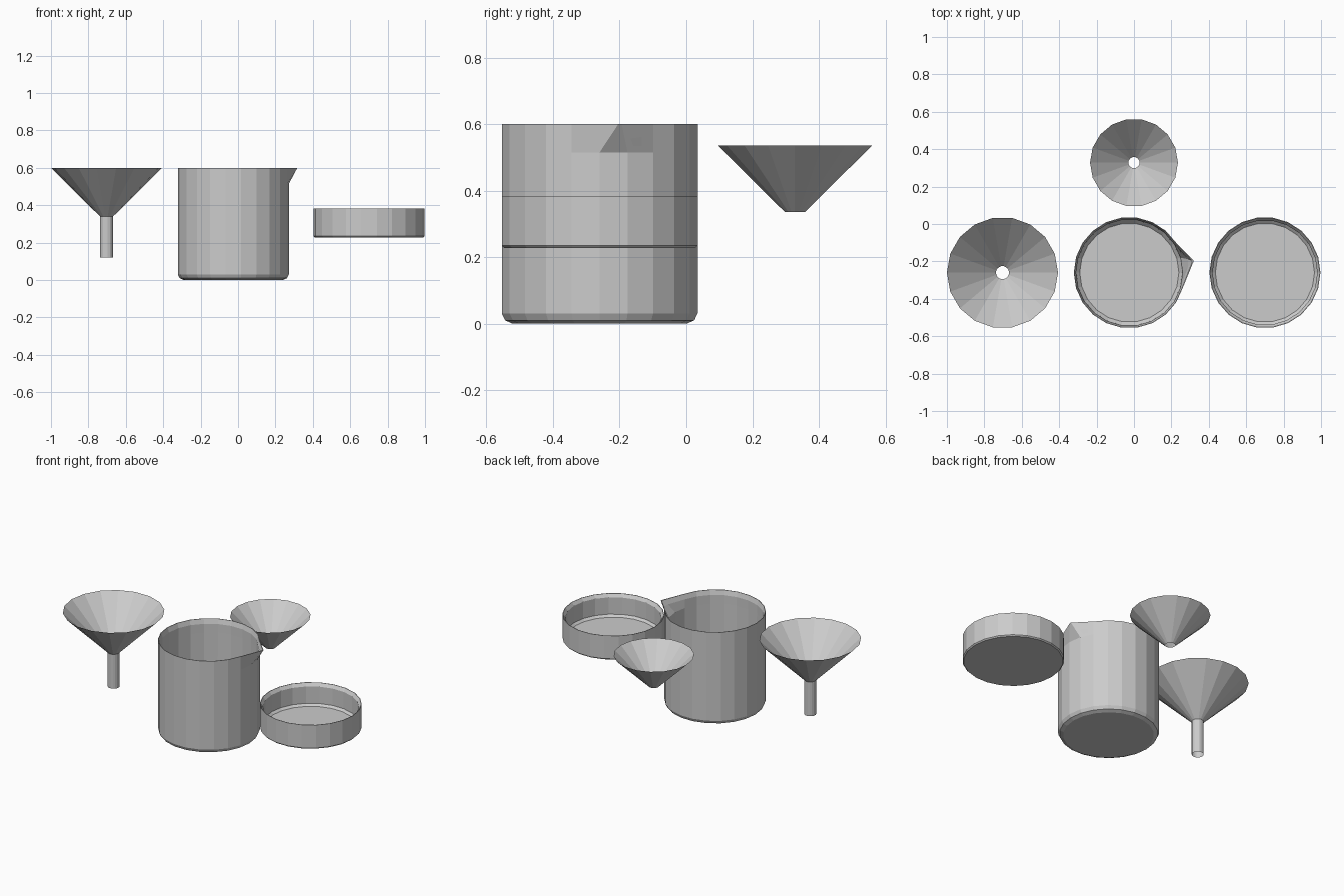
import bpy, bmesh
from math import cos, sin, tau

cube = bpy.data.objects.get("Cube")
if cube:
    bpy.data.objects.remove(cube)

grey = bpy.data.materials.new("pale grey")
grey.use_nodes = True
colour = (0.6, 0.6, 0.6, 1)
grey.diffuse_color = colour
grey.node_tree.nodes["Principled BSDF"].inputs["Base Color"].default_value = colour


def lathe(name, profile, centre, sides, capped=False, adjust=None):
    """Turn a (radius, height) profile around z; adjust may reshape the rings."""
    bm = bmesh.new()
    rings = [[bm.verts.new((r * cos(tau * i / sides), r * sin(tau * i / sides), z))
              for i in range(sides)] for r, z in profile]
    for low, high in zip(rings, rings[1:]):
        for i in range(sides):
            j = (i + 1) % sides
            bm.faces.new((low[i], low[j], high[j], high[i]))
    if capped:
        bm.faces.new(rings[0][::-1])
        bm.faces.new(rings[-1])
    if adjust:
        adjust(rings)
    mesh = bpy.data.meshes.new(name)
    bm.to_mesh(mesh)
    bm.free()
    mesh.materials.append(grey)
    obj = bpy.data.objects.new(name, mesh)
    obj.location = (*centre, 0)
    bpy.context.collection.objects.link(obj)
    return obj


def pull_spout(rings):
    # Draw two neighbouring rim columns out to a pointed lip
    for ring, reach in ((4, 0.342), (5, 0.336), (6, 0.315)):
        for column, y in ((0, 0.056), (1, 0.066)):
            v = rings[ring][column]
            blend = 1 if ring < 6 else 0.6
            v.co.x = reach
            v.co.y += (y - v.co.y) * blend


# Beaker with rounded base, thin wall and pouring lip
lathe("beaker",
      [(0.265, 0), (0.287, 0.01), (0.297, 0.03), (0.297, 0.515), (0.297, 0.6),
       (0.294, 0.6), (0.285, 0.57), (0.285, 0.515), (0.283, 0.04), (0.265, 0.02)],
      (-0.025, -0.26), 22, True, pull_spout)

# Shallow dish with chamfered inner rim
lathe("dish",
      [(0.29, 0.228), (0.297, 0.235), (0.297, 0.383), (0.294, 0.383),
       (0.28, 0.363), (0.28, 0.255), (0.265, 0.242)],
      (0.7, -0.26), 22, True)

# Open funnels, one with a stem
lathe("stemmed_funnel", [(0.035, 0.12), (0.035, 0.34), (0.297, 0.6)], (-0.703, -0.26), 18)
lathe("short_funnel", [(0.03, 0.335), (0.235, 0.535)], (0, 0.328), 18)
